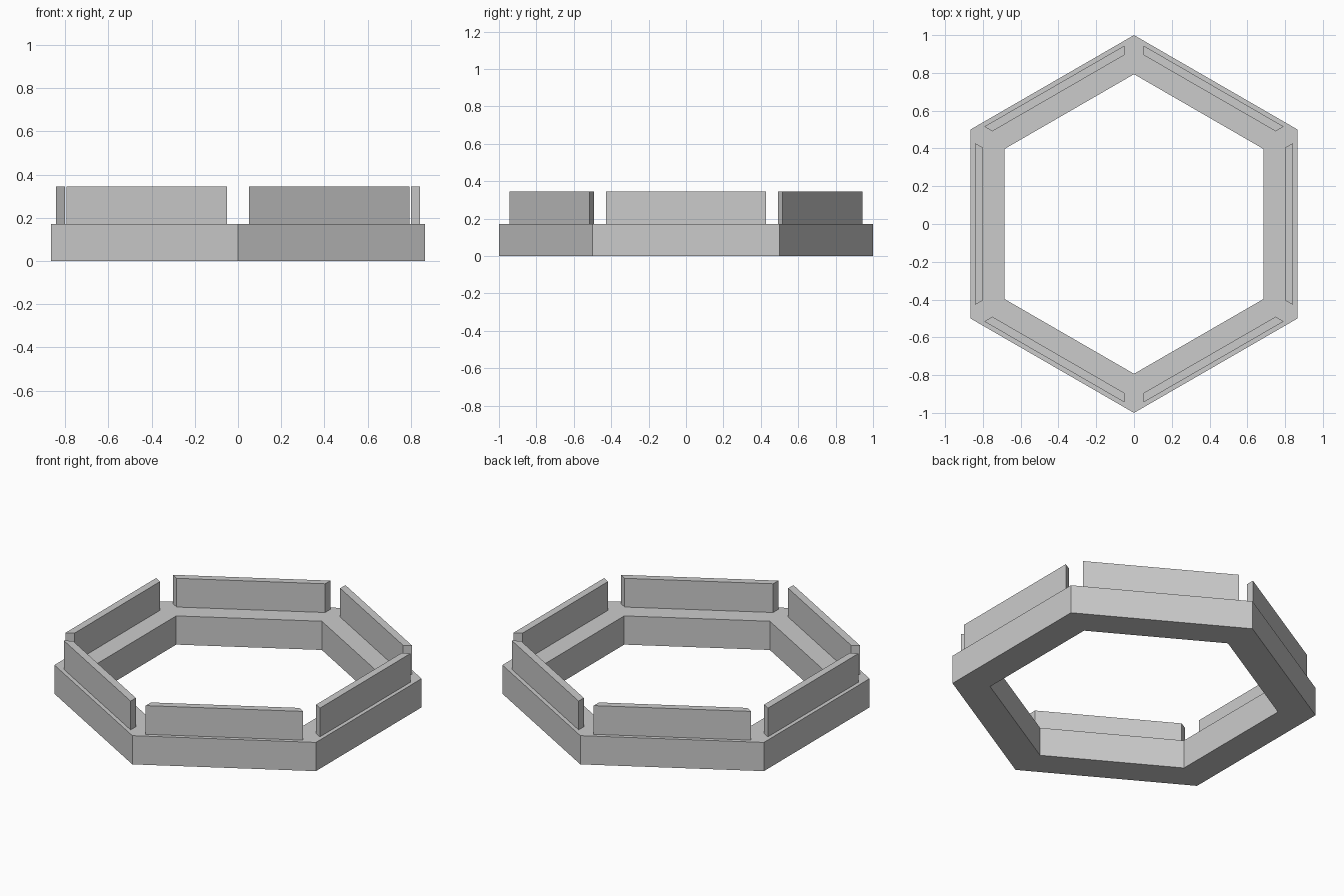
import bpy, bmesh, math
from mathutils import Matrix

if "Cube" in bpy.data.objects:
    bpy.data.objects.remove(bpy.data.objects["Cube"])

BASE_H, TOP_H = 0.172, 0.344
R_OUT, R_IN = 1.0, 0.793
WALL_IN, WALL_OUT, GAP = 0.80, 0.843, 0.05   # wall face distances, half gap at corners

grey = bpy.data.materials.new("light_grey")
grey.diffuse_color = (0.6, 0.6, 0.6, 1)
grey.use_nodes = True
grey.node_tree.nodes["Principled BSDF"].inputs["Base Color"].default_value = grey.diffuse_color


def finish(name, bm):
    bmesh.ops.recalc_face_normals(bm, faces=bm.faces)
    mesh = bpy.data.meshes.new(name)
    bm.to_mesh(mesh)
    bm.free()
    mesh.materials.append(grey)
    obj = bpy.data.objects.new(name, mesh)
    bpy.context.collection.objects.link(obj)
    return obj


# Hexagonal base ring, with corners at front and back
bm = bmesh.new()
section = [(R_IN, 0), (R_OUT, 0), (R_OUT, BASE_H), (R_IN, BASE_H)]
rings = []
for i in range(6):
    a = math.radians(30 + 60 * i)
    rings.append([bm.verts.new((r * math.cos(a), r * math.sin(a), z)) for r, z in section])
for i in range(6):
    p, q = rings[i], rings[(i + 1) % 6]
    for k in range(4):
        n = (k + 1) % 4
        bm.faces.new((p[k], q[k], q[n], p[n]))
finish("base_ring", bm)


# Low walls on each side, ends cut parallel to the corner lines
def half_length(x):
    return x * math.tan(math.radians(30)) - GAP / math.cos(math.radians(30))


for i in range(6):
    bm = bmesh.new()
    outline = [(WALL_IN, -half_length(WALL_IN)), (WALL_OUT, -half_length(WALL_OUT)),
               (WALL_OUT, half_length(WALL_OUT)), (WALL_IN, half_length(WALL_IN))]
    low = [bm.verts.new((x, y, BASE_H)) for x, y in outline]
    high = [bm.verts.new((x, y, TOP_H)) for x, y in outline]
    bm.faces.new(low)
    bm.faces.new(high)
    for k in range(4):
        n = (k + 1) % 4
        bm.faces.new((low[k], low[n], high[n], high[k]))
    bm.transform(Matrix.Rotation(math.radians(60 * i), 4, 'Z'))
    finish(f"side_wall_{i + 1}", bm)
